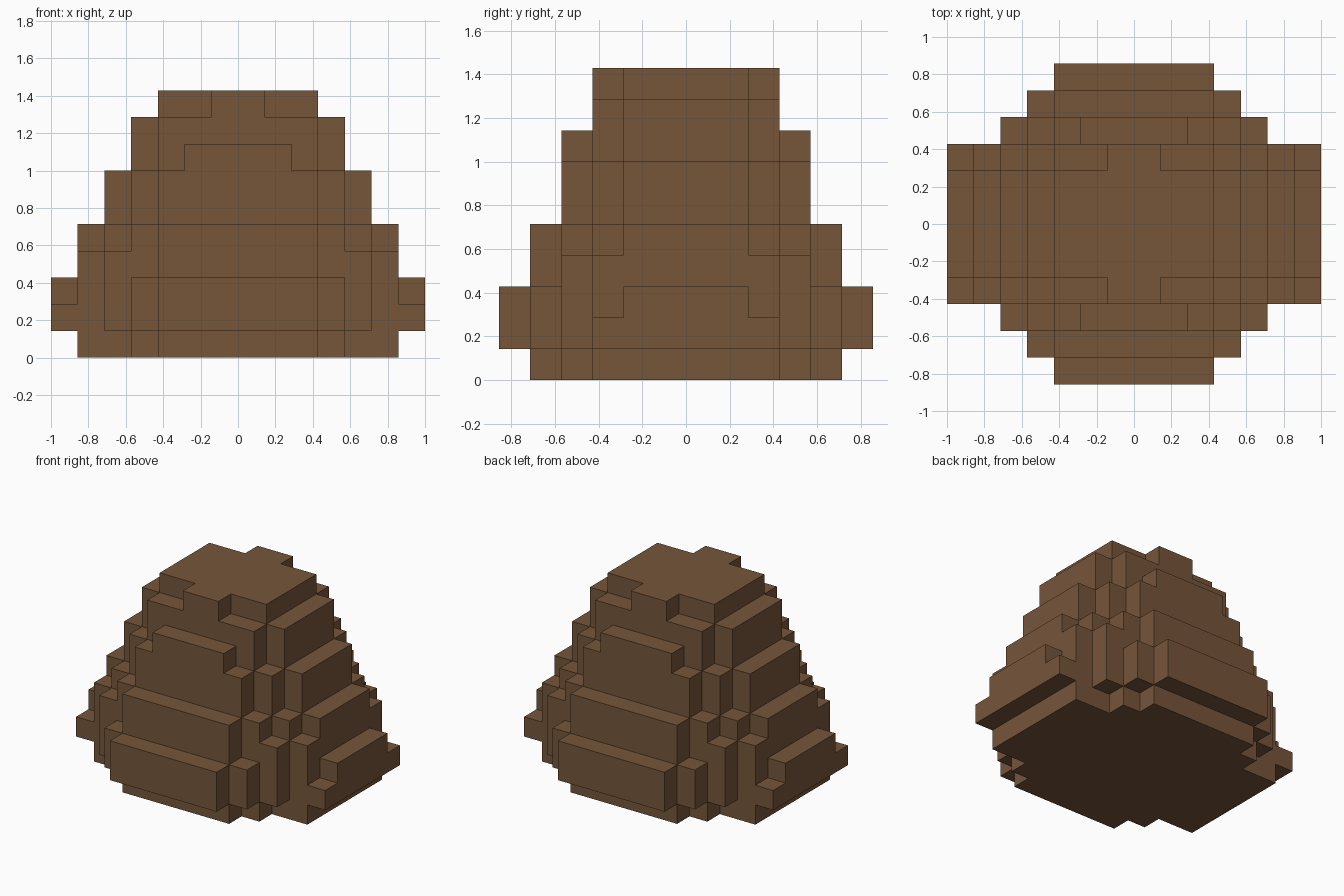
import bpy, bmesh
from mathutils import Vector

cube = bpy.data.objects.get("Cube")
if cube:
    bpy.data.objects.remove(cube, do_unlink=True)

U = 1 / 7  # edge length of one block

# Half-width in x of each block row, going outward from the centre in y;
# one list per layer from the ground up
LAYERS = [
    [6, 6, 6, 4, 3],
    [7, 7, 7, 5, 4, 3],
    [7, 7, 6, 5, 4, 3],
    [6, 6, 6, 5, 3],
    [6, 6, 5, 4, 3],
    [5, 5, 4, 3],
    [5, 5, 4, 3],
    [4, 4, 3, 2],
    [4, 4, 3],
    [3, 3, 1],
]

# Earth material
earth = bpy.data.materials.new("earth brown")
earth.use_nodes = True
colour = (0.181, 0.093, 0.042, 1)
earth.diffuse_color = colour
earth.node_tree.nodes["Principled BSDF"].inputs["Base Color"].default_value = colour

# Fill the blocks, mirrored in x and y
cells = set()
for z, rows in enumerate(LAYERS):
    for r, half in enumerate(rows):
        for x in range(-half, half):
            cells.add((x, r, z))
            cells.add((x, -r - 1, z))

# Stepped mound: a face wherever a block meets open air
bm = bmesh.new()
for cell in cells:
    for axis in range(3):
        for side in (0, 1):
            neighbour = list(cell)
            neighbour[axis] += 2 * side - 1
            if tuple(neighbour) in cells:
                continue
            corners = []
            for a, b in ((0, 0), (1, 0), (1, 1), (0, 1)):
                p = Vector(cell)
                p[axis] += side
                p[(axis + 1) % 3] += a
                p[(axis + 2) % 3] += b
                corners.append(bm.verts.new(p * U))
            bm.faces.new(corners if side else corners[::-1])

# Weld the blocks and merge coplanar faces
bmesh.ops.remove_doubles(bm, verts=bm.verts, dist=0.001)
bmesh.ops.dissolve_limit(bm, angle_limit=0.01, verts=bm.verts, edges=bm.edges)

mesh = bpy.data.meshes.new("stepped_mound")
bm.to_mesh(mesh)
bm.free()
mesh.materials.append(earth)
mound = bpy.data.objects.new("stepped_mound", mesh)
bpy.context.collection.objects.link(mound)
